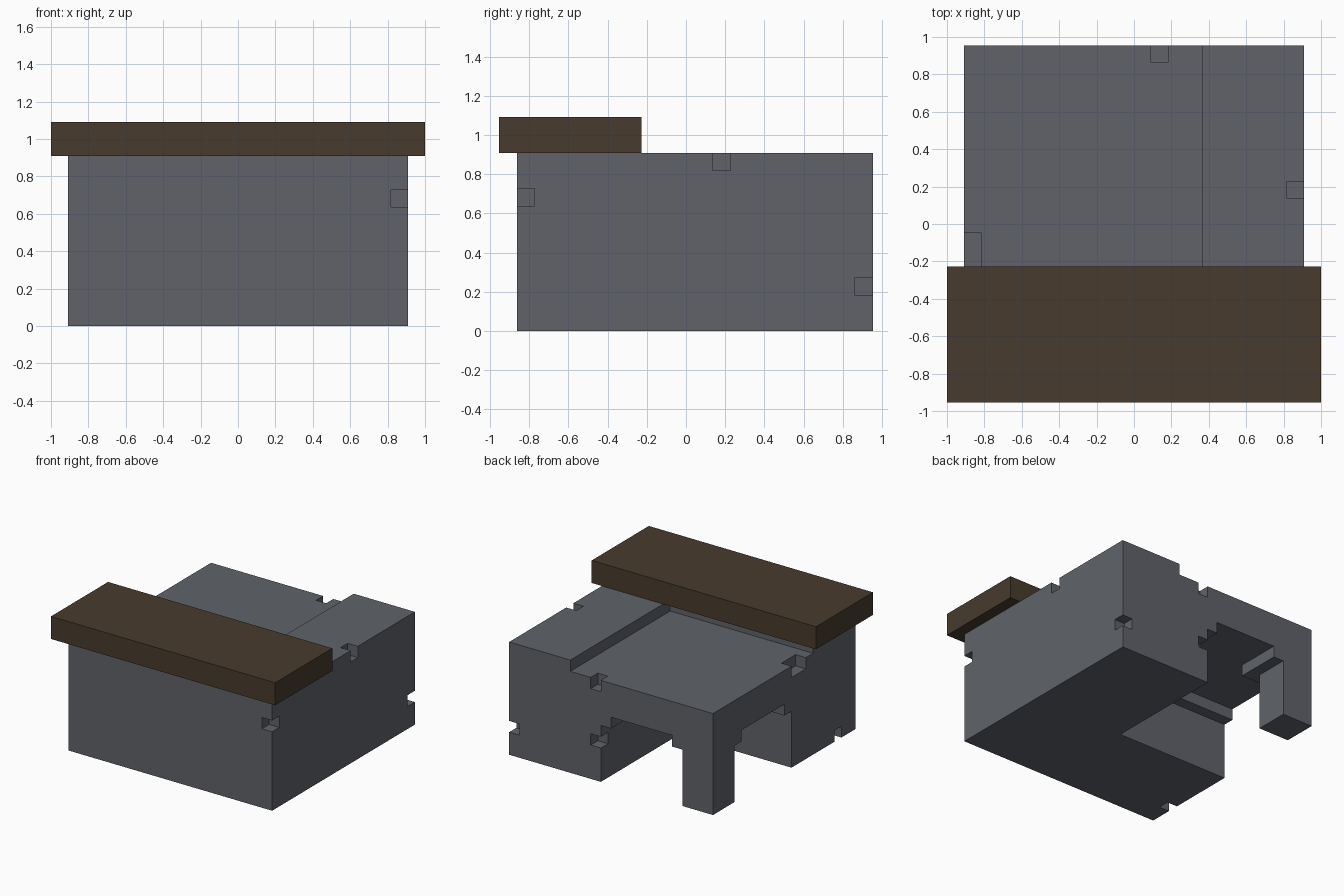
import bpy

if "Cube" in bpy.data.objects:
    bpy.data.objects.remove(bpy.data.objects["Cube"])

U = 1 / 11                      # one block unit
ORIGIN = (-10 * U, -9.5 * U, 0)  # front left bottom corner of the body


def material(name, color):
    mat = bpy.data.materials.new(name)
    mat.diffuse_color = (*color, 1)
    mat.use_nodes = True
    mat.node_tree.nodes["Principled BSDF"].inputs["Base Color"].default_value = mat.diffuse_color
    return mat


def box(name, lo, hi, mat=None):
    """Box between two corners given in block units."""
    faces = [(0, 1, 3, 2), (4, 6, 7, 5), (0, 4, 5, 1),
             (2, 3, 7, 6), (0, 2, 6, 4), (1, 5, 7, 3)]
    verts = [tuple(o + U * v for o, v in zip(ORIGIN, (x, y, z)))
             for x in (lo[0], hi[0]) for y in (lo[1], hi[1]) for z in (lo[2], hi[2])]
    mesh = bpy.data.meshes.new(name)
    mesh.from_pydata(verts, [], faces)
    if mat:
        mesh.materials.append(mat)
    obj = bpy.data.objects.new(name, mesh)
    bpy.context.collection.objects.link(obj)
    return obj


def cut(target, lo, hi):
    """Carve a box out of the target."""
    cutter = box("cutter", lo, hi)
    cutter.hide_render = True
    mod = target.modifiers.new("cut", 'BOOLEAN')
    mod.operation = 'DIFFERENCE'
    mod.solver = 'EXACT'
    mod.object = cutter
    bpy.context.view_layer.objects.active = target
    bpy.ops.object.modifier_apply(modifier=mod.name)
    bpy.data.objects.remove(cutter)


stone = material("grey_stone", (0.116, 0.124, 0.143))
wood = material("dark_wood", (0.065, 0.043, 0.026))

# Stone body and the overhanging slab along its front
body = box("stone_body", (0, 0, 0), (20, 20, 10), stone)
box("wooden_slab", (-1, -1, 10), (21, 7, 12), wood)

# Sunken area of the top
cut(body, (-1, 6, 9), (14, 21, 11))

# Open corner with a square pier; the upper cuts leave stepped haunches
cut(body, (3, 9, -1), (11, 21, 5))
cut(body, (-1, 9, -1), (11, 17, 5))
cut(body, (4, 10, 4), (10, 21, 6))
cut(body, (-1, 10, 4), (10, 16, 6))

# Chipped edges
for lo, hi in [
    ((19, -1, 7), (21, 1, 8)),     # front right corner
    ((19, 11, 9), (21, 12, 11)),   # right top edge
    ((19, 19, 2), (21, 21, 3)),    # back right corner
    ((11, 19, 8), (12, 21, 10)),   # back top edge
    ((-1, 7, 8), (1, 9, 10)),      # left top edge
    ((10, 19, 3), (12, 21, 4)),    # side of the back opening
    ((-1, 2, -1), (1, 3, 1)),      # left bottom edge
]:
    cut(body, lo, hi)
